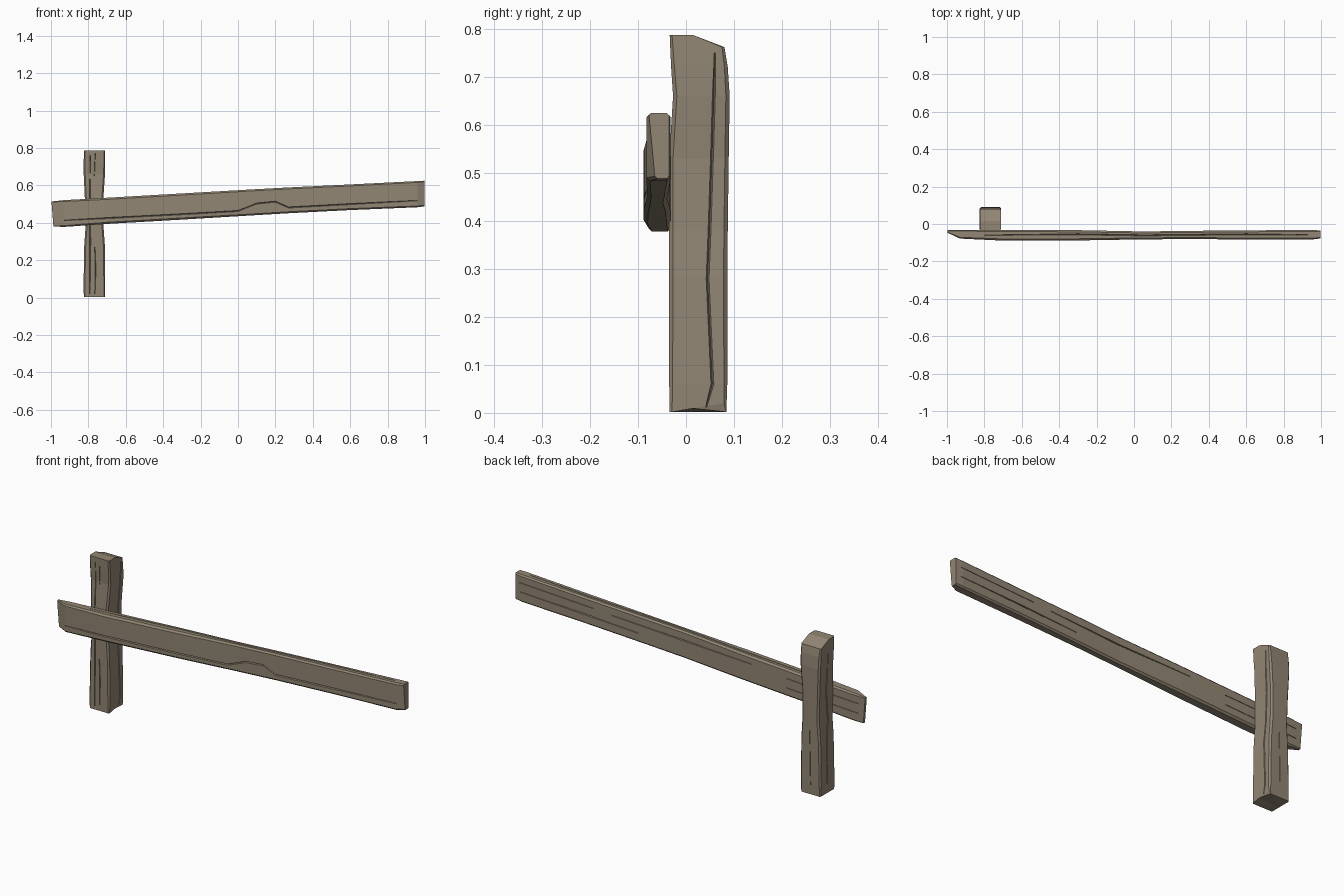
import bpy, bmesh
from mathutils import Vector

wood = bpy.data.materials.new("weathered_wood")
wood.diffuse_color = (0.29, 0.24, 0.175, 1)


def make_object(name, bm):
    bmesh.ops.recalc_face_normals(bm, faces=bm.faces)
    me = bpy.data.meshes.new(name)
    bm.to_mesh(me)
    bm.free()
    ob = bpy.data.objects.new(name, me)
    bpy.context.collection.objects.link(ob)
    me.materials.append(wood)
    return ob


def loft(bm, rings):
    loops = [[bm.verts.new(p) for p in ring] for ring in rings]
    n = len(loops[0])
    for a, b in zip(loops, loops[1:]):
        for i in range(n):
            j = (i + 1) % n
            bm.faces.new((a[i], a[j], b[j], b[i]))
    bm.faces.new(loops[0])
    bm.faces.new(loops[-1])


def chamfered(a0, a1, b0, b1, c):
    """Eight-sided rectangle with cut corners."""
    return [(a0 + c, b0), (a1 - c, b0), (a1, b0 + c), (a1, b1 - c),
            (a1 - c, b1), (a0 + c, b1), (a0, b1 - c), (a0, b0 + c)]


def carve(ob, cracks, width=0.003, depth=0.008):
    """Cut thin V cracks; each is (surface normal, path points)."""
    bm = bmesh.new()
    for normal, path in cracks:
        n, pts = Vector(normal), [Vector(p) for p in path]
        side = n.cross(pts[-1] - pts[0]).normalized()
        rings = []
        for i, p in enumerate(pts):
            w = width * (0.4 if i in (0, len(pts) - 1) else 1)
            rings.append([p + n * depth, p + side * w, p - n * depth, p - side * w])
        loft(bm, rings)
    cutter = make_object("crack_cutter", bm)
    cutter.hide_render = True
    mod = ob.modifiers.new("cracks", "BOOLEAN")
    mod.operation, mod.solver, mod.object = "DIFFERENCE", "EXACT", cutter
    bpy.context.view_layer.objects.active = ob
    bpy.ops.object.modifier_apply(modifier=mod.name)
    bpy.data.objects.remove(cutter)


# Upright post: z, x0, x1, y0, y1, chamfer
post_rows = [(0.005, -0.824, -0.711, -0.034, 0.084, 0.005),
             (0.06, -0.826, -0.710, -0.035, 0.086, 0.007),
             (0.28, -0.822, -0.712, -0.035, 0.086, 0.008),
             (0.38, -0.815, -0.719, -0.035, 0.087, 0.008),
             (0.53, -0.819, -0.720, -0.035, 0.089, 0.008),
             (0.66, -0.825, -0.711, -0.027, 0.091, 0.008),
             (0.72, -0.825, -0.710, -0.031, 0.087, 0.007),
             (0.785, -0.824, -0.711, -0.034, 0.080, 0.005)]
bm = bmesh.new()
rings = []
for z, x0, x1, y0, y1, c in post_rows:
    rings.append([(x, y, z) for x, y in chamfered(x0, x1, y0, y1, c)])
# worn slope on the top back edge and chipped bottom corner
rings[-1] = [(x, y, 0.762 if y > 0.05 else 0.787) for x, y, z in rings[-1]]
rings[0] = [(x, y, 0.02 if x > -0.715 and y > 0.07 else 0.002) for x, y, z in rings[0]]
loft(bm, rings)
# break the top cap where the slope begins
bm.edges.ensure_lookup_table()
bmesh.ops.bisect_plane(bm, geom=bm.verts[:] + bm.edges[:] + bm.faces[:],
                       plane_co=(0, 0.015, 0), plane_no=(0, 1, 0))
for v in bm.verts:
    if v.co.z > 0.755 and abs(v.co.y - 0.015) < 1e-4:
        v.co.z = 0.787
bmesh.ops.triangulate(bm, faces=[f for f in bm.faces if len(f.verts) > 4])
post = make_object("post", bm)
F, B, L, R = (0, -1, 0), (0, 1, 0), (-1, 0, 0), (1, 0, 0)
carve(post, [
    (F, [(-0.765, -0.035, 0.02), (-0.762, -0.035, 0.15), (-0.765, -0.035, 0.27)]),
    (F, [(-0.768, -0.028, 0.65), (-0.763, -0.032, 0.77)]),
    (F, [(-0.792, -0.035, 0.02), (-0.79, -0.035, 0.3), (-0.792, -0.034, 0.5),
         (-0.79, -0.029, 0.76)]),
    (R, [(-0.711, 0.042, 0.012), (-0.710, 0.055, 0.06), (-0.712, 0.045, 0.28),
         (-0.719, 0.049, 0.38), (-0.720, 0.054, 0.53), (-0.711, 0.058, 0.66),
         (-0.711, 0.06, 0.75)]),
    (B, [(-0.77, 0.086, 0.05), (-0.765, 0.087, 0.33)]),
    (L, [(-0.825, 0.03, 0.05), (-0.822, 0.03, 0.28), (-0.815, 0.01, 0.37),
         (-0.819, 0.03, 0.53), (-0.825, 0.025, 0.72)]),
])

# Sloping plank: x, y front, y back, z bottom, z top, chamfer
plank_rows = [(-0.997, -0.047, -0.033, 0.380, 0.514, 0.003),
              (-0.93, -0.078, -0.031, 0.378, 0.521, 0.007),
              (-0.70, -0.089, -0.031, 0.394, 0.534, 0.009),
              (-0.30, -0.088, -0.033, 0.417, 0.557, 0.009),
              (0.05, -0.082, -0.040, 0.438, 0.577, 0.008),
              (0.27, -0.081, -0.037, 0.451, 0.589, 0.008),
              (0.60, -0.082, -0.034, 0.468, 0.605, 0.008),
              (0.96, -0.082, -0.032, 0.483, 0.623, 0.007),
              (0.997, -0.077, -0.035, 0.488, 0.625, 0.005)]
bm = bmesh.new()
rings = [[(x, y, z) for y, z in chamfered(y0, y1, z0, z1, c)]
         for x, y0, y1, z0, z1, c in plank_rows]
# lower left end leans inward, lower right front corner is chipped
rings[0] = [(x + (0.01 if z < 0.45 else 0), y, z) for x, y, z in rings[0]]
rings[-1] = [(x, y + (0.012 if y < -0.07 and z < 0.52 else 0), z) for x, y, z in rings[-1]]
loft(bm, rings)
plank = make_object("plank", bm)
carve(plank, [
    (F, [(-0.93, -0.078, 0.413), (-0.70, -0.089, 0.425), (-0.30, -0.088, 0.446),
         (0.0, -0.083, 0.463), (0.1, -0.082, 0.503), (0.2, -0.081, 0.513),
         (0.27, -0.081, 0.482), (0.6, -0.082, 0.5), (0.96, -0.082, 0.519)]),
    (B, [(-0.96, -0.032, 0.475), (-0.55, -0.032, 0.495)]),
    (B, [(-0.96, -0.032, 0.425), (-0.55, -0.032, 0.447)]),
    (B, [(-0.35, -0.033, 0.515), (0.05, -0.040, 0.53), (0.45, -0.035, 0.552)]),
    (B, [(0.3, -0.037, 0.50), (0.6, -0.034, 0.517), (0.97, -0.033, 0.535)]),
    (B, [(0.55, -0.034, 0.56), (0.97, -0.033, 0.582)]),
    ((0, 0, 1), [(-0.8, -0.06, 0.528), (-0.3, -0.055, 0.557), (0.05, -0.061, 0.577),
                 (0.6, -0.055, 0.605), (0.93, -0.058, 0.621)]),
])
